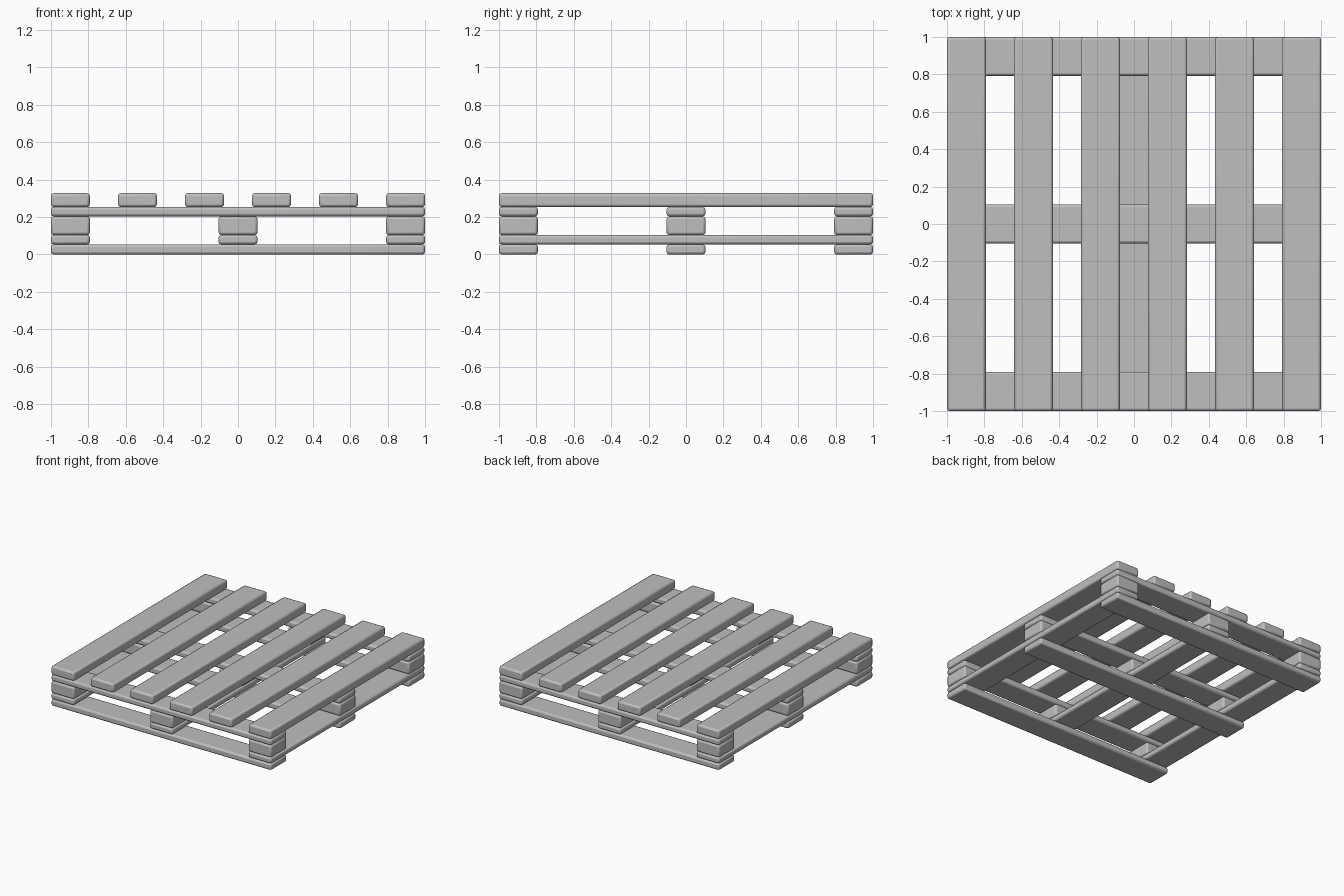
import bpy

cube = bpy.data.objects.get("Cube")
if cube:
    bpy.data.objects.remove(cube, do_unlink=True)

# Single plain grey
grey = bpy.data.materials.new("plain_grey")
grey.use_nodes = True
colour = (0.52, 0.52, 0.52, 1)
grey.diffuse_color = colour
grey.node_tree.nodes["Principled BSDF"].inputs["Base Color"].default_value = colour

WIDTH = 0.208
LENGTH = 2.0
EDGE = 1 - WIDTH / 2
ROWS = (-EDGE, 0, EDGE)


def plank(name, x, y, size_x, size_y, bottom, top):
    """Wooden bar with softened edges, spanning bottom to top."""
    bpy.ops.mesh.primitive_cube_add(size=1, location=(x, y, (bottom + top) / 2))
    ob = bpy.context.object
    ob.name = name
    ob.scale = (size_x, size_y, top - bottom)
    bpy.ops.object.transform_apply(location=False, rotation=False, scale=True)
    ob.data.materials.append(grey)
    bevel = ob.modifiers.new("soft_edges", "BEVEL")
    bevel.width = 0.014
    bevel.segments = 2
    bpy.ops.object.shade_smooth_by_angle()
    return ob


# Ground boards and upper stringers run side to side
for y in ROWS:
    plank("ground_board", 0, y, LENGTH, WIDTH, 0, 0.054)
    plank("upper_stringer", 0, y, LENGTH, WIDTH, 0.204, 0.254)

# Runners go front to back, carrying the spacer blocks
for x in ROWS:
    plank("runner", x, 0, WIDTH, LENGTH, 0.054, 0.104)
    for y in ROWS:
        plank("spacer_block", x, y, WIDTH, WIDTH, 0.104, 0.204)

# Six evenly spaced deck slats
for i in range(6):
    plank("deck_slat", -EDGE + i * EDGE * 2 / 5, 0, WIDTH, LENGTH, 0.254, 0.328)
